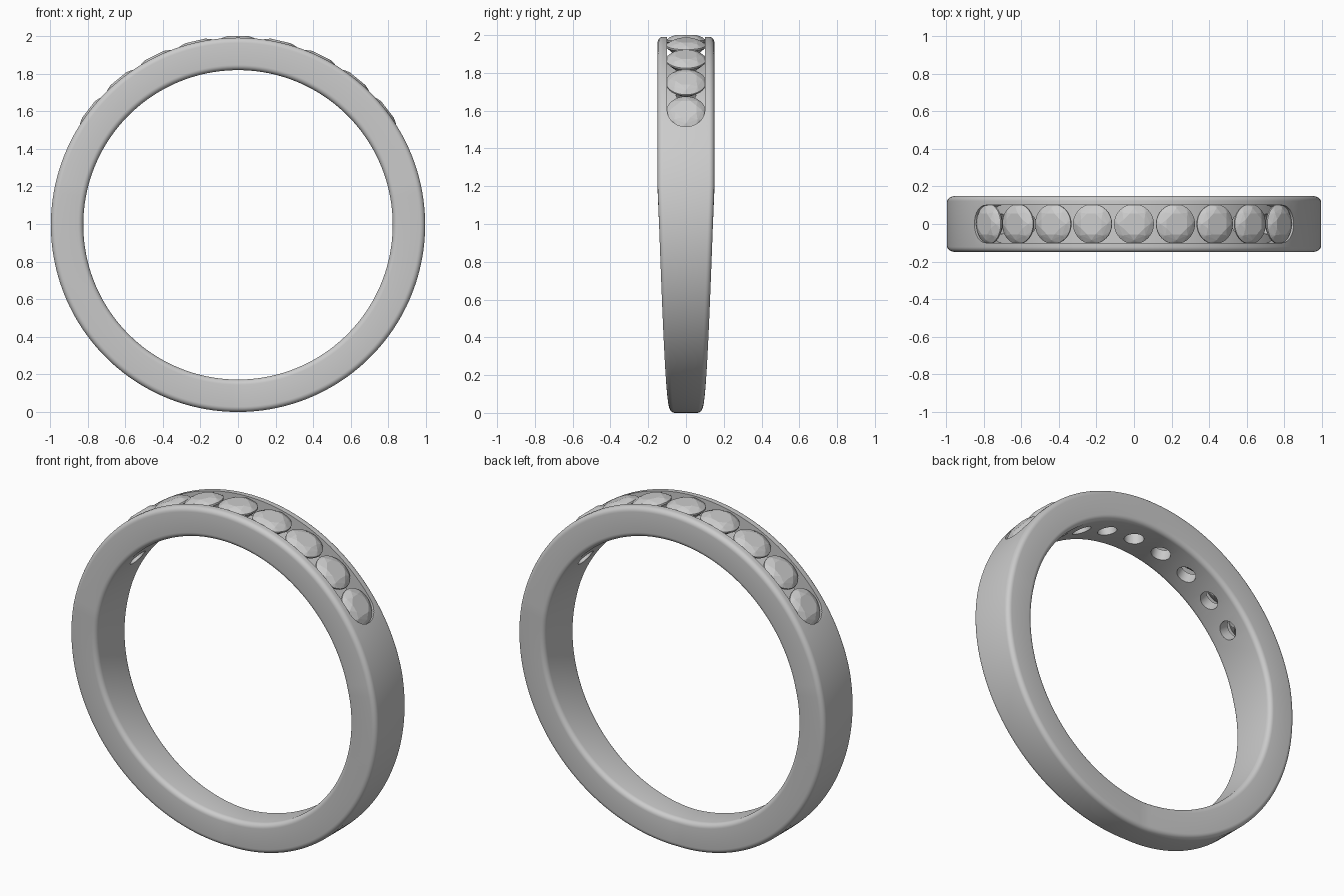
import bpy, bmesh
from math import sin, cos, pi, radians, sqrt
from mathutils import Matrix, Vector

if "Cube" in bpy.data.objects:
    bpy.data.objects.remove(bpy.data.objects["Cube"])

CZ = 0.9955                      # ring centre height
R_OUT, R_IN = 0.9955, 0.823
STEP = radians(13.1)             # spacing of the stones
ANGLES = [i * STEP for i in range(-4, 5)]
STONE_R, SLOT = 0.106, 0.1


def polar(a, r, y):
    return Vector((r * sin(a), y, CZ + r * cos(a)))


def finish(bm, name):
    bmesh.ops.recalc_face_normals(bm, faces=bm.faces)
    me = bpy.data.meshes.new(name)
    bm.to_mesh(me)
    bm.free()
    ob = bpy.data.objects.new(name, me)
    bpy.context.collection.objects.link(ob)
    return ob


def loft(name, loops, closed):
    bm = bmesh.new()
    rings = [[bm.verts.new(p) for p in lp] for lp in loops]
    n, m = len(rings), len(rings[0])
    for i in range(n if closed else n - 1):
        a, b = rings[i], rings[(i + 1) % n]
        for j in range(m):
            k = (j + 1) % m
            bm.faces.new((a[j], a[k], b[k], b[j]))
    if not closed:
        bm.faces.new(rings[0])
        bm.faces.new(rings[-1])
    return finish(bm, name)


def frame(a):
    # local z points outward from the ring centre at angle a
    return Matrix.Translation((0, 0, CZ)) @ Matrix.Rotation(a, 4, 'Y')


# Band: rounded rectangle section, narrowing towards the bottom
def section(a):
    t = abs(a if a <= pi else 2 * pi - a)
    taper = max(0, (t - radians(78)) / radians(102))
    w, f, pts = 0.15 - 0.064 * taper, 0.028, []
    for k, (sr, sy) in enumerate(((1, 1), (-1, 1), (-1, -1), (1, -1))):
        cr = R_OUT - f if sr > 0 else R_IN + f
        for s in range(7):
            b = k * pi / 2 + s * pi / 12
            pts.append(polar(a, cr + f * cos(b), sy * (w - f) + f * sin(b)))
    return pts


band = loft("band", [section(i * 2 * pi / 180) for i in range(180)], True)

# Channel cutter: curved slot with round ends
end, tip = ANGLES[-1], 0.105 / 0.98
ts = [-end - tip * cos(k * pi / 20) for k in range(11)]
ts[0] += 0.001
ts += [-end + 2 * end * k / 70 for k in range(1, 70)]
ts += [-t for t in ts[10::-1]]
slot = []
for t in ts:
    u = max(0, (abs(t) - end) / tip)
    w = SLOT * sqrt(max(0, 1 - u * u))
    slot.append([polar(t, r, y) for r, y in
                 ((0.89, -w), (1.06, -w), (1.06, w), (0.89, w))])
slot_cutter = loft("channel_cutter", slot, False)

# Hole cutters: one round drilling behind each stone
bm = bmesh.new()
for a in ANGLES:
    bmesh.ops.create_cone(bm, cap_ends=True, segments=32, radius1=0.053,
                          radius2=0.053, depth=0.2,
                          matrix=frame(a) @ Matrix.Translation((0, 0, 0.85)))
hole_cutter = finish(bm, "hole_cutter")

bpy.context.view_layer.objects.active = band
band.select_set(True)
for c in (slot_cutter, hole_cutter):
    mod = band.modifiers.new("cut", 'BOOLEAN')
    mod.operation, mod.solver, mod.object = 'DIFFERENCE', 'EXACT', c
    bpy.ops.object.modifier_apply(modifier=mod.name)
    bpy.data.objects.remove(c)
bpy.ops.object.shade_smooth_by_angle(angle=radians(30))


# Stones: brilliant cut, hull of table, crown, girdle and pavilion rings
def stone(a, name):
    bm = bmesh.new()
    for r, h, n, off in ((0.06, 1.0045, 8, 0.5), (0.086, 0.994, 8, 0),
                         (STONE_R, 0.977, 32, 0), (STONE_R, 0.968, 32, 0),
                         (0.04, 0.906, 8, 0.5), (0.002, 0.878, 8, 0.5)):
        for k in range(n):
            t = 2 * pi * (k + off) / n
            bm.verts.new(frame(a) @ Vector((r * cos(t), r * sin(t), h)))
    bmesh.ops.convex_hull(bm, input=bm.verts)
    return finish(bm, name)


for i, a in enumerate(ANGLES):
    stone(a, f"stone_{i + 1}")
